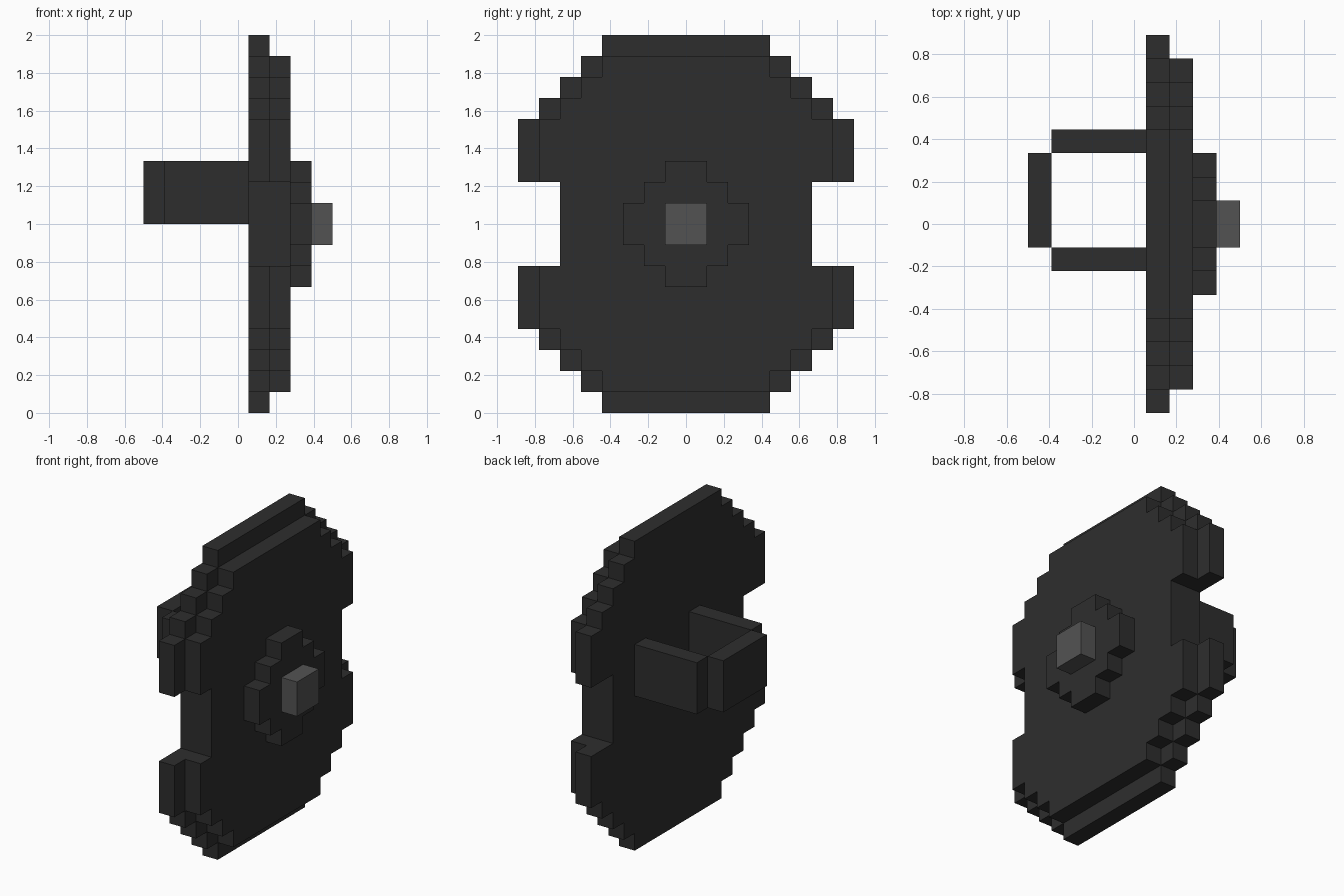
import bpy
import bmesh
from mathutils import Vector

U = 1 / 9          # one block of the model's grid
MID = 9            # height of the shield's centre, in blocks

cube = bpy.data.objects.get("Cube")
if cube:
    bpy.data.objects.remove(cube, do_unlink=True)


def make_material(name, value):
    mat = bpy.data.materials.new(name)
    mat.use_nodes = True
    color = (value, value, value, 1)
    mat.diffuse_color = color
    mat.node_tree.nodes["Principled BSDF"].inputs["Base Color"].default_value = color
    return mat


charcoal = make_material("charcoal", 0.027)
grey = make_material("grey", 0.086)


def finish(name, bm, mat):
    bmesh.ops.recalc_face_normals(bm, faces=bm.faces)
    mesh = bpy.data.meshes.new(name)
    bm.to_mesh(mesh)
    bm.free()
    mesh.materials.append(mat)
    obj = bpy.data.objects.new(name, mesh)
    bpy.context.collection.objects.link(obj)
    return obj


def stepped_slab(name, x0, x1, steps, mat):
    """Slab with a stepped outline; steps are (half width, upper height) from the middle out."""
    quarter = []
    bottom = 0
    for width, top in steps:
        quarter += [(width, bottom), (width, top)]
        bottom = top
    quarter = quarter[1:]                      # the middle edge runs straight through
    upper = quarter + [(-y, z) for y, z in reversed(quarter)]
    outline = upper + [(-y, -z) for y, z in upper]
    bm = bmesh.new()
    verts = [bm.verts.new(Vector((x0, y, z + MID)) * U) for y, z in outline]
    face = bm.faces.new(verts)
    grown = bmesh.ops.extrude_face_region(bm, geom=[face], use_keep_orig=True)
    moved = [v for v in grown["geom"] if isinstance(v, bmesh.types.BMVert)]
    bmesh.ops.translate(bm, verts=moved, vec=((x1 - x0) * U, 0, 0))
    return finish(name, bm, mat)


def box(name, low, high, mat):
    low, high = Vector(low) * U, Vector(high) * U
    bm = bmesh.new()
    bmesh.ops.create_cube(bm, size=1)
    for v in bm.verts:
        v.co = (low + high) / 2 + v.co * (high - low)
    return finish(name, bm, mat)


# Shield body: wide rear layer and a smaller front layer, both notched at the sides
stepped_slab("shield_rear_layer", 0.5, 1.5,
             [(6, 2), (8, 5), (7, 6), (6, 7), (5, 8), (4, 9)], charcoal)
stepped_slab("shield_front_layer", 1.5, 2.5,
             [(6, 2), (7, 5), (6, 6), (5, 7), (4, 8)], charcoal)

# Round boss with a lighter stud
stepped_slab("boss", 2.5, 3.5, [(3, 1), (2, 2), (1, 3)], charcoal)
box("stud", (3.5, -1, MID - 1), (4.5, 1, MID + 1), grey)

# Handle behind the shield: two arms and a grip
for side, y in (("left", -2), ("right", 3)):
    box(f"handle_arm_{side}", (-3.5, y, MID), (0.5, y + 1, MID + 3), charcoal)
box("handle_grip", (-4.5, -1, MID), (-3.5, 3, MID + 3), charcoal)
